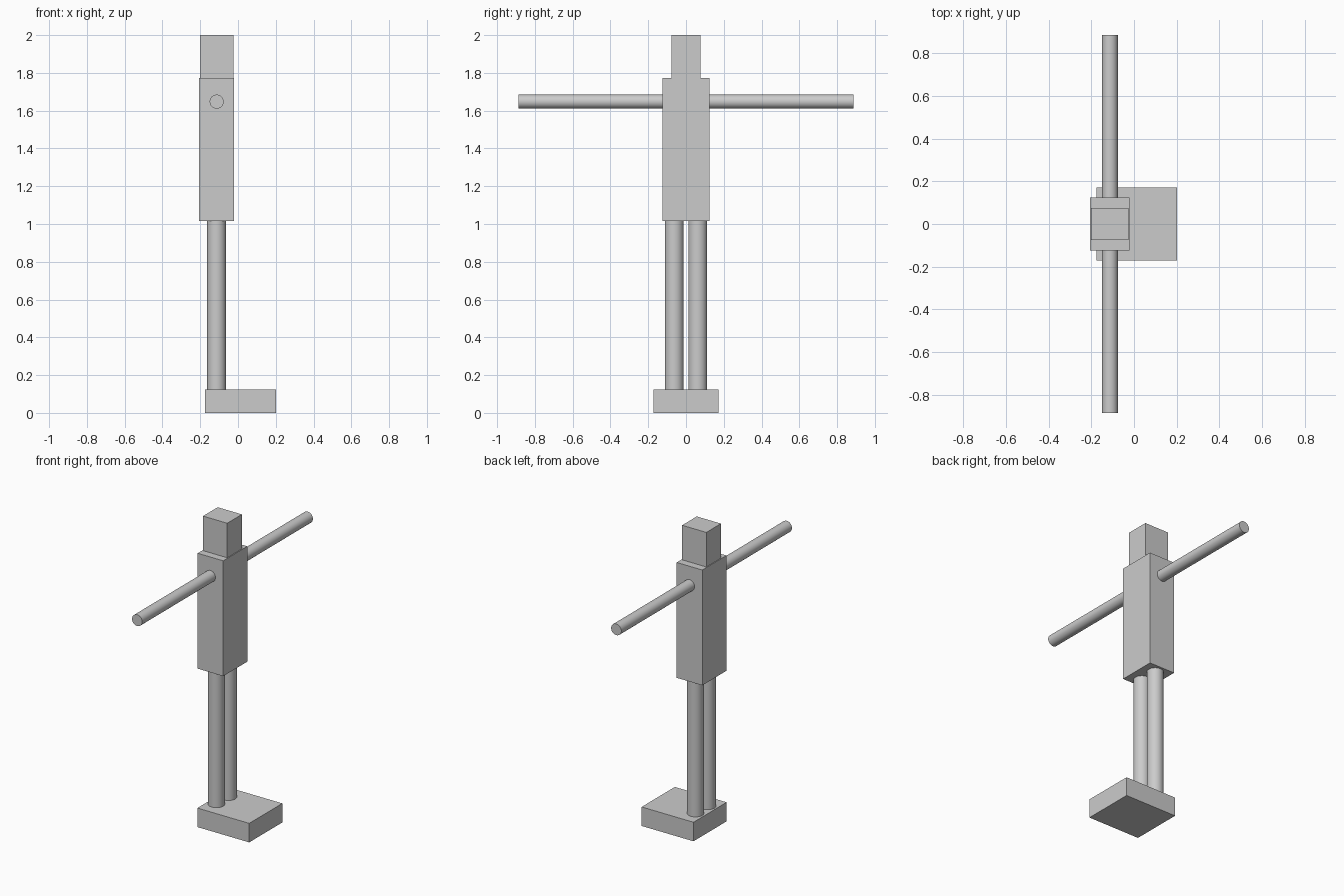
import bpy
import math

cube = bpy.data.objects.get("Cube")
if cube:
    bpy.data.objects.remove(cube, do_unlink=True)

grey = bpy.data.materials.new("light_grey")
grey.use_nodes = True
COLOUR = (0.6, 0.6, 0.6, 1.0)
grey.diffuse_color = COLOUR
grey.node_tree.nodes["Principled BSDF"].inputs["Base Color"].default_value = COLOUR


def box(name, x0, x1, half_y, z0, z1):
    """Block centred on y = 0."""
    bpy.ops.mesh.primitive_cube_add(size=1, location=((x0 + x1) / 2, 0, (z0 + z1) / 2))
    obj = bpy.context.object
    obj.name = name
    obj.scale = (x1 - x0, 2 * half_y, z1 - z0)
    bpy.ops.object.transform_apply(location=False, rotation=False, scale=True)
    obj.data.materials.append(grey)


def rod(name, radius, length, location, tilt=0.0):
    """Smooth capped cylinder, upright unless tilted about x."""
    bpy.ops.mesh.primitive_cylinder_add(vertices=48, radius=radius, depth=length,
                                        location=location, rotation=(tilt, 0, 0))
    obj = bpy.context.object
    obj.name = name
    bpy.ops.object.shade_smooth_by_angle(angle=math.radians(30))
    obj.data.materials.append(grey)


AXIS_X = -0.113
FOOT_TOP, HIP, NECK = 0.125, 1.015, 1.773

# Base, torso and head
box("foot_block", -0.175, 0.202, 0.172, 0, FOOT_TOP)
box("torso", -0.206, -0.02, 0.125, HIP, NECK)
box("head", -0.201, -0.025, 0.076, NECK, 2.0)

# Legs
for name, y in (("front_leg", -0.062), ("back_leg", 0.062)):
    rod(name, 0.05, HIP - FOOT_TOP, (AXIS_X, y, (HIP + FOOT_TOP) / 2))

# Arms, one straight bar through the torso
rod("arms", 0.037, 1.772, (AXIS_X, 0, 1.648), math.pi / 2)
